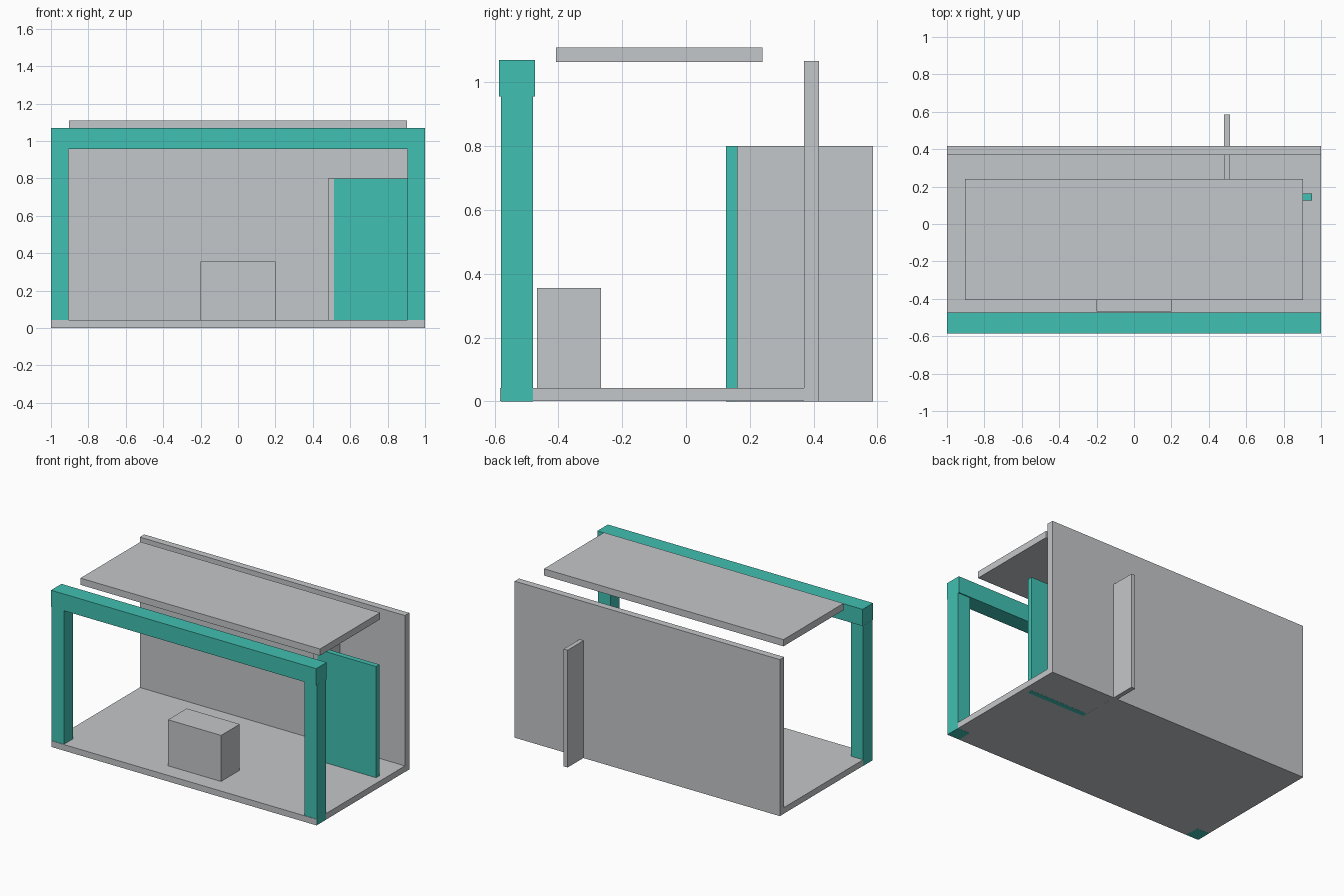
import bpy

if "Cube" in bpy.data.objects:
    bpy.data.objects.remove(bpy.data.objects["Cube"])


def material(name, rgb):
    m = bpy.data.materials.new(name)
    m.diffuse_color = (*rgb, 1.0)
    m.use_nodes = True
    m.node_tree.nodes["Principled BSDF"].inputs["Base Color"].default_value = m.diffuse_color
    return m


GREY = material("light_grey", (0.55, 0.57, 0.585))
TEAL = material("teal", (0.053, 0.53, 0.445))


def box(name, mat, x, y, z):
    """Axis-aligned box from (min, max) ranges."""
    bpy.ops.mesh.primitive_cube_add(size=1)
    ob = bpy.context.object
    ob.name = ob.data.name = name
    mid = [(a + b) / 2 for a, b in (x, y, z)]
    dim = [b - a for a, b in (x, y, z)]
    for v in ob.data.vertices:
        v.co = [m + c * d for m, c, d in zip(mid, v.co, dim)]
    ob.data.materials.append(mat)
    return ob


# Shell: floor, back wall and floating roof panel
box("floor", GREY, (-1, 1), (-0.583, 0.37), (0.0005, 0.042))
box("back_wall", GREY, (-1, 1), (0.37, 0.417), (0, 1.067))
box("roof_panel", GREY, (-0.903, 0.903), (-0.407, 0.24), (1.064, 1.11))

# Front frame: two posts carrying a beam
for side, name in ((-1, "left_post"), (1, "right_post")):
    xs = sorted((side * 0.907, side * 1.0005))
    box(name, TEAL, xs, (-0.58, -0.48), (0, 0.957))
box("front_beam", TEAL, (-1, 1), (-0.586, -0.473), (0.956, 1.07))

# Counter block on the floor
box("counter", GREY, (-0.2, 0.2), (-0.468, -0.267), (0.042, 0.356))

# Storage corner: partition running through the back wall, and its front panel
box("partition", GREY, (0.482, 0.512), (0.127, 0.586), (0, 0.8))
box("storage_panel", TEAL, (0.512, 0.953), (0.126, 0.162), (0, 0.8))
